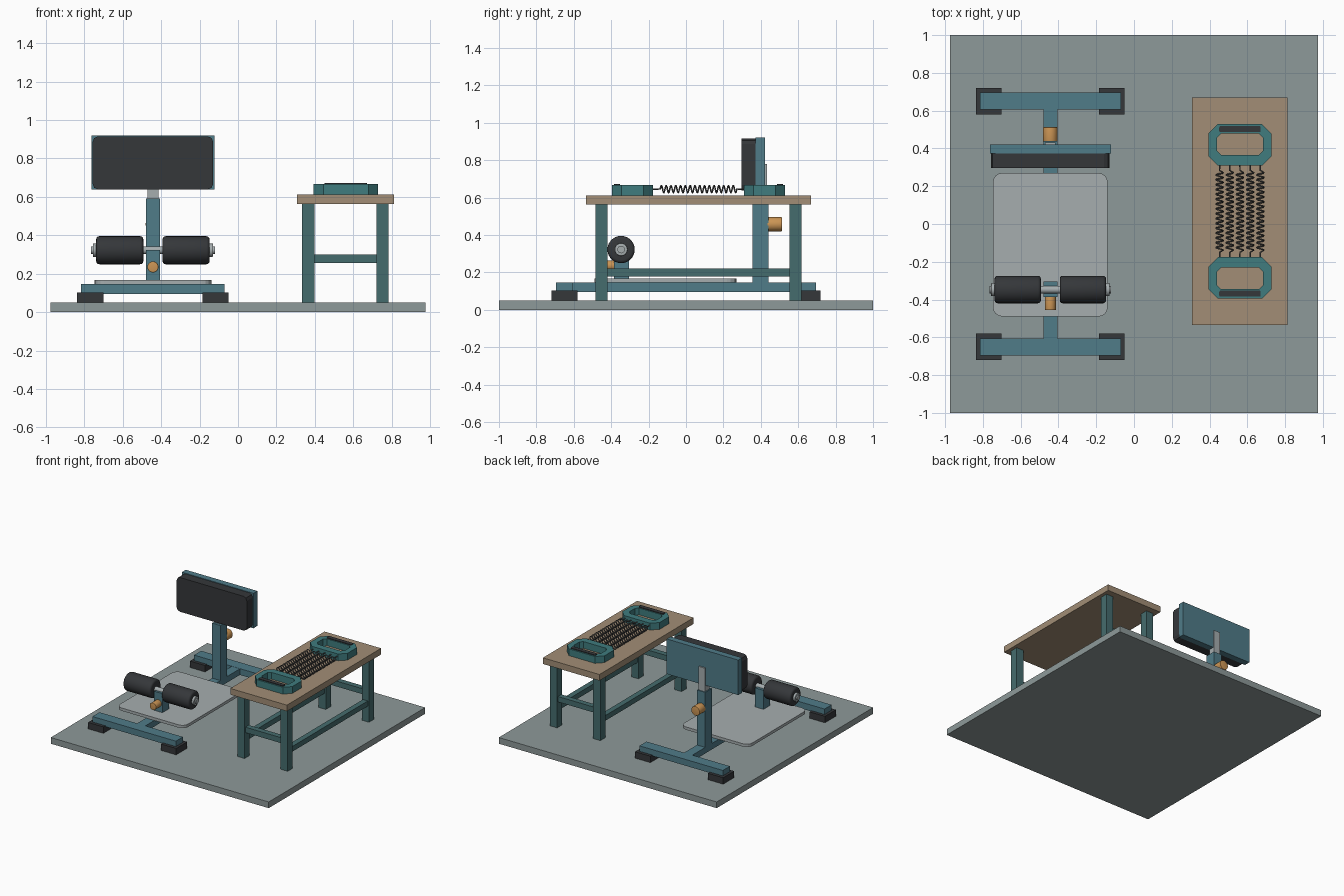
import bpy, bmesh, math
from mathutils import Matrix, Vector

if "Cube" in bpy.data.objects:
    bpy.data.objects.remove(bpy.data.objects["Cube"])


def mat(name, r, g, b):
    m = bpy.data.materials.new(name)
    m.diffuse_color = (r, g, b, 1)
    m.use_nodes = True
    m.node_tree.nodes["Principled BSDF"].inputs["Base Color"].default_value = m.diffuse_color
    return m


FLOOR = mat("floor_grey", 0.27, 0.32, 0.32)
BLUE = mat("frame_blue", 0.08, 0.2, 0.25)
TEAL = mat("table_teal", 0.06, 0.15, 0.155)
GRIP = mat("handle_teal", 0.05, 0.2, 0.21)
WOOD = mat("wood", 0.36, 0.27, 0.18)
RUBBER = mat("rubber", 0.035, 0.038, 0.042)
ORANGE = mat("knob_orange", 0.6, 0.3, 0.09)
STEEL = mat("steel", 0.38, 0.42, 0.43)
WIRE = mat("spring_wire", 0.09, 0.09, 0.09)


def finish(name, bm, m):
    bmesh.ops.recalc_face_normals(bm, faces=bm.faces)
    me = bpy.data.meshes.new(name)
    bm.to_mesh(me)
    bm.free()
    me.materials.append(m)
    ob = bpy.data.objects.new(name, me)
    bpy.context.collection.objects.link(ob)
    return ob


def box(name, x, y, z, m):
    bm = bmesh.new()
    bmesh.ops.create_cube(bm, size=1)
    for v in bm.verts:
        v.co = [lo + (c + 0.5) * (hi - lo) for c, (lo, hi) in zip(v.co, (x, y, z))]
    return finish(name, bm, m)


def outline(a, b, r, seg):
    """Rectangle with rounded corners; seg=1 gives a chamfer."""
    pts = []
    corners = [(a[1] - r, b[1] - r), (a[0] + r, b[1] - r), (a[0] + r, b[0] + r), (a[1] - r, b[0] + r)]
    for i, (cx, cy) in enumerate(corners):
        for k in range(seg + 1):
            t = math.pi / 2 * (i + k / seg)
            pts.append((cx + r * math.cos(t), cy + r * math.sin(t)))
    return pts


def slab(name, a, b, d, r, seg, m, upright=False, hole=None):
    """Extruded rounded rectangle; hole is an outline with the same point count."""
    bm = bmesh.new()
    place = (lambda p, h: (p[0], h, p[1])) if upright else (lambda p, h: (p[0], p[1], h))
    rings = []
    for pts in [outline(a, b, r, seg)] + ([hole] if hole else []):
        rings.append([[bm.verts.new(place(p, h)) for p in pts] for h in d])
    n = len(rings[0][0])
    for i in range(n):
        j = (i + 1) % n
        for lo, hi in rings:
            bm.faces.new((lo[i], lo[j], hi[j], hi[i]))
        if hole:
            for k in (0, 1):
                o, q = rings[0][k], rings[1][k]
                bm.faces.new((o[i], o[j], q[j], q[i]))
    if not hole:
        for ring in rings[0]:
            bm.faces.new(ring)
    return finish(name, bm, m)


def rod(name, axis, start, end, c, r, m, bevel=0.0, seg=24):
    """Cylinder along x or y; c holds the other two coordinates."""
    bm = bmesh.new()
    bmesh.ops.create_cone(bm, cap_ends=True, segments=seg, radius1=r, radius2=r, depth=end - start)
    if bevel:
        rims = [e for e in bm.edges if abs(e.verts[0].co.z - e.verts[1].co.z) < 1e-5]
        bmesh.ops.bevel(bm, geom=rims, offset=bevel, segments=3, profile=0.5, affect='EDGES')
    mid = (start + end) / 2
    if axis == 'X':
        rot, loc = Matrix.Rotation(math.pi / 2, 4, 'Y'), (mid, c[0], c[1])
    else:
        rot, loc = Matrix.Rotation(math.pi / 2, 4, 'X'), (c[0], mid, c[1])
    bm.transform(Matrix.Translation(loc) @ rot)
    ob = finish(name, bm, m)
    bpy.context.view_layer.objects.active = ob
    ob.select_set(True)
    bpy.ops.object.shade_smooth_by_angle(angle=math.radians(35))
    ob.select_set(False)
    return ob


# Floor
box("floor_mat", (-0.975, 0.975), (-1, 1), (0, 0.05), FLOOR)

# Machine base: rubber feet, cross beams, spine and foot plate
CX = -0.443
for side, s in (("front", -1), ("rear", 1)):
    ys = sorted((s * 0.605, s * 0.695))
    box(side + "_cross_beam", (CX - 0.373, CX + 0.373), ys, (0.095, 0.146), BLUE)
    for lr, x in (("left", CX - 0.326), ("right", CX + 0.326)):
        box(f"{side}_{lr}_foot", (x - 0.068, x + 0.068), sorted((s * 0.58, s * 0.72)), (0.05, 0.102), RUBBER)
box("base_spine", (CX - 0.037, CX + 0.037), (-0.61, 0.61), (0.096, 0.145), BLUE)
slab("foot_plate", (-0.747, -0.139), (-0.49, 0.27), (0.145, 0.168), 0.05, 4, STEEL)

# Rear post with telescoping tube, back panel and pad
box("rear_post", (CX - 0.037, CX + 0.037), (0.355, 0.44), (0.12, 0.59), BLUE)
box("sliding_tube", (CX - 0.028, CX + 0.028), (0.375, 0.432), (0.5, 0.78), STEEL)
box("back_panel", (CX - 0.32, CX + 0.32), (0.372, 0.422), (0.637, 0.92), BLUE)
slab("back_pad", (CX - 0.314, CX + 0.314), (0.638, 0.915), (0.297, 0.372), 0.03, 2, RUBBER, upright=True)
rod("rear_knob", 'Y', 0.435, 0.513, (CX, 0.457), 0.038, ORANGE, 0.003)

# Front post with roller pads
RY, RZ = -0.347, 0.322
box("front_post", (CX - 0.037, CX + 0.037), (-0.386, -0.305), (0.12, RZ), BLUE)
rod("front_knob", 'Y', -0.456, -0.38, (CX, 0.235), 0.029, ORANGE, 0.003)
rod("roller_shaft", 'X', CX - 0.322, CX + 0.322, (RY, RZ), 0.02, STEEL)
for lr, s in (("left", -1), ("right", 1)):
    a, b = sorted((CX + s * 0.05, CX + s * 0.295))
    rod(lr + "_roller", 'X', a, b, (RY, RZ), 0.073, RUBBER, 0.016, 28)
    a, b = sorted((CX + s * 0.292, CX + s * 0.313))
    rod(lr + "_shaft_collar", 'X', a, b, (RY, RZ), 0.034, STEEL, 0.002)

# Table
TX, TY = 0.559, 0.067
box("table_top", (TX - 0.253, TX + 0.253), (TY - 0.602, TY + 0.602), (0.562, 0.612), WOOD)
for lr, s in (("left", -1), ("right", 1)):
    x = TX + s * 0.193
    for fb, t in (("front", -1), ("rear", 1)):
        y = TY + t * 0.519
        box(f"table_leg_{fb}_{lr}", (x - 0.032, x + 0.032), (y - 0.032, y + 0.032), (0.05, 0.562), TEAL)
    box(f"table_{lr}_rail", (x - 0.022, x + 0.022), (TY - 0.49, TY + 0.49), (0.178, 0.22), TEAL)
for fb, t in (("front", -1), ("rear", 1)):
    y = TY + t * 0.519
    box(f"table_{fb}_rail", (TX - 0.165, TX + 0.165), (y - 0.022, y + 0.022), (0.256, 0.3), TEAL)

# Expander handles with grip strips
for fb, s in (("front", -1), ("rear", 1)):
    span = lambda p, q: sorted((TY + s * p, TY + s * q))
    hole = outline((0.439, 0.683), span(0.298, 0.412), 0.022, 1)
    slab(fb + "_handle", (0.394, 0.728), span(0.243, 0.462), (0.612, 0.667), 0.05, 1, GRIP, hole=hole)
    slab(fb + "_grip_strip", (0.451, 0.671), span(0.419, 0.452), (0.655, 0.673), 0.008, 2, RUBBER)

# Five coil springs with straight hooked ends
TURNS, STEP, HALF, R, SZ = 16, 12, 0.205, 0.019, 0.645
for k in range(5):
    x = 0.561 + (k - 2) * 0.054
    pts = [(x, TY - 0.25, SZ), (x, TY - HALF - 0.012, SZ)]
    n = TURNS * STEP
    for i in range(n + 1):
        t = 2 * math.pi * i / STEP
        pts.append((x + R * math.cos(t), TY - HALF + 2 * HALF * i / n, SZ + R * math.sin(t)))
    pts += [(x, TY + HALF + 0.012, SZ), (x, TY + 0.25, SZ)]
    cu = bpy.data.curves.new(f"spring_{k + 1}", 'CURVE')
    cu.dimensions = '3D'
    cu.bevel_depth = 0.0042
    cu.bevel_resolution = 1
    cu.use_fill_caps = True
    sp = cu.splines.new('POLY')
    sp.points.add(len(pts) - 1)
    for p, co in zip(sp.points, pts):
        p.co = (*co, 1)
    cu.materials.append(WIRE)
    bpy.context.collection.objects.link(bpy.data.objects.new(cu.name, cu))
